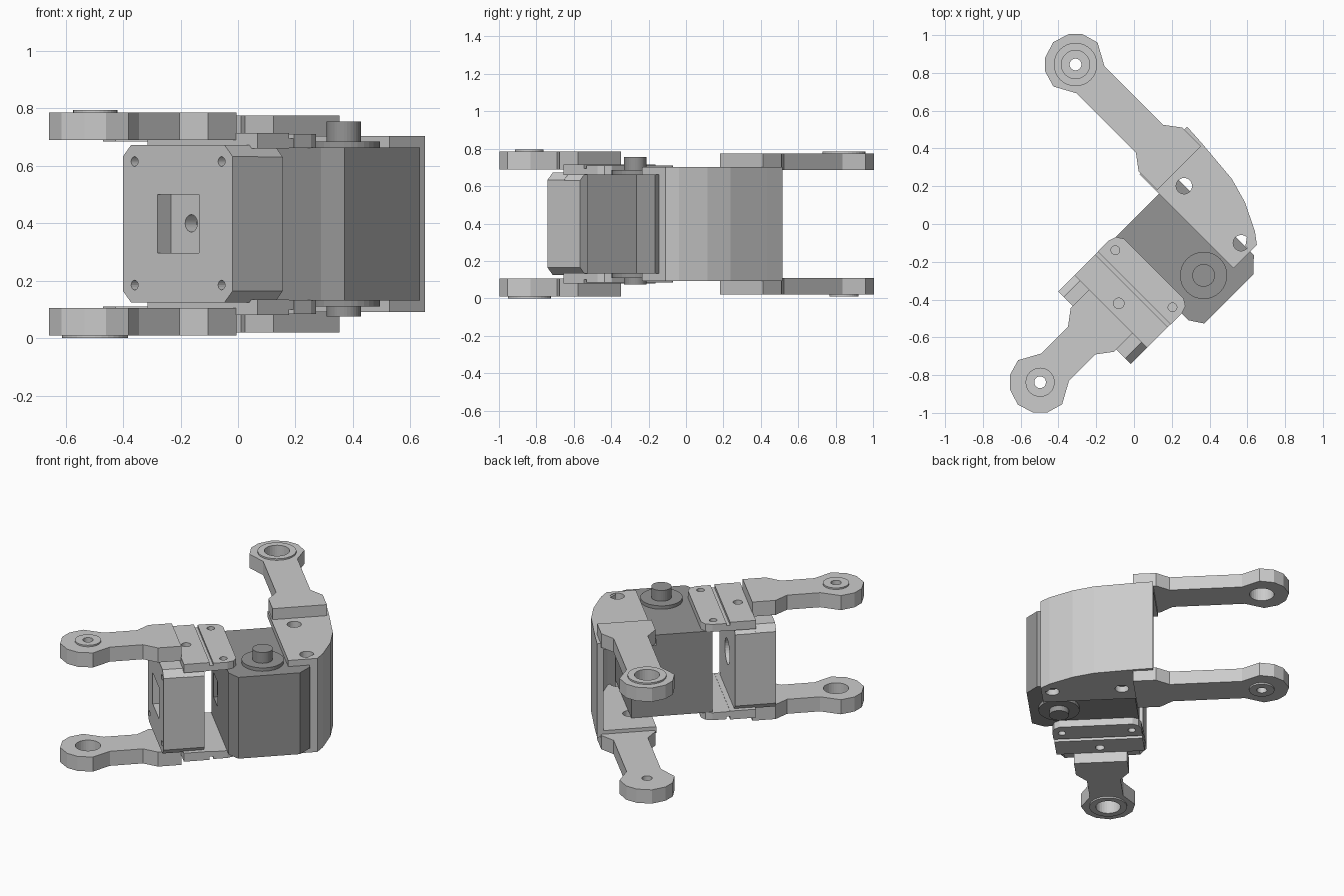
import bpy, bmesh
from math import radians, pi, cos, sin
from mathutils import Matrix

if "Cube" in bpy.data.objects:
    bpy.data.objects.remove(bpy.data.objects["Cube"])

# Everything is built in a frame turned 45 degrees: local x runs along the motor, local y across it.
TURN = Matrix.Rotation(radians(-45), 4, 'Z')
MID = 0.3975  # height of the mirror plane
dark = bpy.data.materials.new("dark_grey")
dark.diffuse_color = (0.3, 0.3, 0.3, 1)
dark.use_nodes = True
dark.node_tree.nodes["Principled BSDF"].inputs["Base Color"].default_value = dark.diffuse_color


def prism(name, pts, h0, h1, axis='Z', mat=None):
    """Extrude an outline along z, or along y with the outline in x-z."""
    bm = bmesh.new()

    def place(p, h):
        return (p[0], p[1], h) if axis == 'Z' else (p[0], h, p[1])
    a = [bm.verts.new(place(p, h0)) for p in pts]
    b = [bm.verts.new(place(p, h1)) for p in pts]
    n = len(pts)
    bm.faces.new(a)
    bm.faces.new(b)
    for i in range(n):
        bm.faces.new((a[i], a[(i + 1) % n], b[(i + 1) % n], b[i]))
    bmesh.ops.recalc_face_normals(bm, faces=bm.faces)
    me = bpy.data.meshes.new(name)
    bm.to_mesh(me)
    bm.free()
    ob = bpy.data.objects.new(name, me)
    bpy.context.collection.objects.link(ob)
    ob.matrix_world = TURN
    if mat:
        me.materials.append(mat)
    return ob


def disc(x, y, r, n=32):
    return [(x + r * cos(2 * pi * i / n), y + r * sin(2 * pi * i / n)) for i in range(n)]


def rect(x0, x1, y0, y1, c=0.0):
    if not c:
        return [(x0, y0), (x1, y0), (x1, y1), (x0, y1)]
    return [(x0 + c, y0), (x1 - c, y0), (x1, y0 + c), (x1, y1 - c),
            (x1 - c, y1), (x0 + c, y1), (x0, y1 - c), (x0, y0 + c)]


def cut(ob, *cutters):
    for c in cutters:
        m = ob.modifiers.new("cut", 'BOOLEAN')
        m.operation, m.solver, m.object = 'DIFFERENCE', 'EXACT', c
        bpy.context.view_layer.update()
        dg = bpy.context.evaluated_depsgraph_get()
        me = bpy.data.meshes.new_from_object(ob.evaluated_get(dg))
        ob.modifiers.clear()
        ob.data = me
        bpy.data.objects.remove(c)


def levels(top, z0, z1):
    """Heights of a part, mirrored for the lower side."""
    return (z0, z1) if top else (2 * MID - z1, 2 * MID - z0)


def arm(name, length, to_plan, z0, z1, boss_r, hole_r, top):
    half = [(0, .163), (.14, .163), (.22, .103), (length - .113, .103), (length, .165),
            (length + .087, .14), (length + .14, .087), (length + .167, 0)]
    pts = half + [(s, -w) for s, w in half[-2::-1]]
    cx, cy = to_plan(length, 0)
    lo, hi = levels(top, z0, z1)
    ob = prism(name, [to_plan(*p) for p in pts], lo, hi)
    boss = prism(name + "_boss", disc(cx, cy, boss_r), *levels(top, z1 - .002, z1 + .01))
    for o in (ob, boss):
        cut(o, prism("cutter", disc(cx, cy, hole_r), -1, 2))


# Motor body with chamfered end and a cable socket
body = prism("motor_body", [(-.02, -.156), (.565, -.156), (.635, -.11), (.635, .26),
                            (.565, .332), (-.02, .332)], .132, .663, mat=dark)
cut(body, prism("cutter", rect(.05, .18, .27, .43), -.3, -.11, 'Y'))
prism("socket_pin_block", rect(.08, .15, .30, .40), -.14, -.105, 'Y', dark)

# Output flanges and shaft
for top, side in ((True, "upper"), (False, "lower")):
    prism(side + "_shaft_flange", disc(.453, .068, .125), *levels(top, .66, .685), mat=dark)
    prism(side + "_shaft", disc(.453, .068, .06), *levels(top, .68, .755 if top else .72), mat=dark)

# Rear cover: curved wall between two plates
outer = [(.538, .382), (.479, .426), (.333, .497), (.198, .535), (-.057, .557), (-.165, .563)]
inner = [(-.165, .525), (-.06, .517), (.19, .495), (.32, .457), (.46, .39), (.5, .334), (.538, .334)]
prism("cover_wall", outer + inner, .095, .70)
for top, side in ((True, "upper"), (False, "lower")):
    plate = prism(side + "_cover_plate", [(-.165, .207), (.538, .207)] + outer,
                  *levels(top, .662, .703))
    cut(plate, *[prism("cutter", disc(x, .33, .042), -1, 2) for x in (.045, .472)])

# Front bracket block with chamfered corners, window, bearing seat and screw holes
outline = rect(-.03, .511, .125, .672, .04)
block = prism("front_block", outline, -.537, -.412, 'Y')
back = prism("front_block_back", rect(-.03, .511, .13, .665, .035), -.412, -.29, 'Y')
cut(block, prism("cutter", rect(.14, .345, .297, .5), -.7, -.47, 'Y'),
    prism("cutter", disc(.24, .4, .03), -.8, 0, 'Y'),
    *[prism("cutter", disc(x, z, .017, 16), -.7, -.45, 'Y')
      for x in (.028, .456) for z in (.185, .615)])
cut(back, prism("cutter", disc(.24, .4, .08), -.8, 0, 'Y'))

# Strap plates tying the front bracket to the motor
for top, side in ((True, "upper"), (False, "lower")):
    mid = prism(side + "_strap_outer", rect(-.03, .511, -.415, -.26), *levels(top, .66, .715))
    cut(mid, prism("cutter", disc(.24, -.354, .028), *levels(top, .67, .9)))
    web = prism(side + "_strap_web", rect(-.03, .511, -.265, -.235), *levels(top, .662, .695))
    end = prism(side + "_strap_inner",
                [(-.032, -.238), (.514, -.238), (.514, -.155), (.5, -.115), (.465, -.093),
                 (.017, -.093), (-.018, -.115), (-.032, -.155)], *levels(top, .662, .71))
    cut(end, *[prism("cutter", disc(x, -.168, .023), *levels(top, .672, .9))
               for x in (.028, .456)])

# Four link arms: small pivot on one side, large pivot on the other
for top, side in ((True, "upper"), (False, "lower")):
    small, large = (.077, .031), (.115, .075)
    arm(side + "_front_arm", .532, lambda s, w: (.241 + w, -.412 - s), .69, .785,
        *(small if top else large), top)
    arm(side + "_rear_arm", .775, lambda s, w: (-.041 - s, .378 + w), .685, .775,
        *(large if top else small), top)
